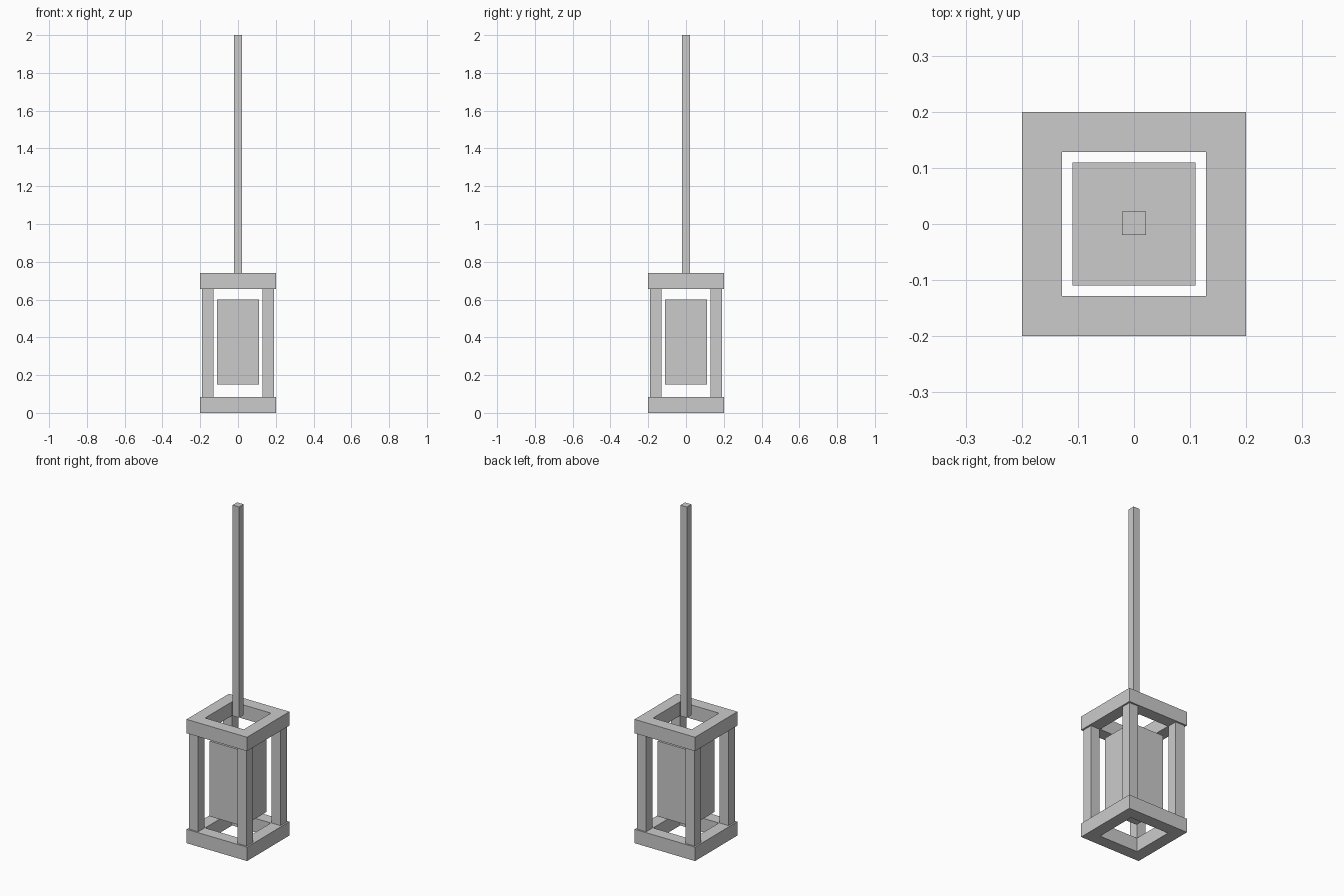
import bpy, bmesh

if "Cube" in bpy.data.objects:
    bpy.data.objects.remove(bpy.data.objects["Cube"])


def mesh_object(name, bm):
    bmesh.ops.recalc_face_normals(bm, faces=bm.faces)
    me = bpy.data.meshes.new(name)
    bm.to_mesh(me)
    bm.free()
    ob = bpy.data.objects.new(name, me)
    bpy.context.collection.objects.link(ob)
    return ob


def box(name, x, y, half, z0, z1):
    """Square upright bar centred on x, y."""
    bm = bmesh.new()
    bmesh.ops.create_cube(bm, size=1)
    bmesh.ops.scale(bm, vec=(2 * half, 2 * half, z1 - z0), verts=bm.verts)
    bmesh.ops.translate(bm, vec=(x, y, (z0 + z1) / 2), verts=bm.verts)
    return mesh_object(name, bm)


def square_ring(name, outer, inner, z0, z1):
    """Hollow square frame."""
    bm = bmesh.new()
    corners = [(-1, -1), (1, -1), (1, 1), (-1, 1)]
    section = [(outer, z0), (outer, z1), (inner, z1), (inner, z0)]
    loops = [[bm.verts.new((cx * r, cy * r, z)) for cx, cy in corners]
             for r, z in section]
    for i in range(4):
        a, b = loops[i], loops[(i + 1) % 4]
        for j in range(4):
            k = (j + 1) % 4
            bm.faces.new((a[j], a[k], b[k], b[j]))
    return mesh_object(name, bm)


# Top and bottom frames
square_ring("bottom_frame", 0.2, 0.128, 0.0, 0.083)
square_ring("top_frame", 0.2, 0.128, 0.657, 0.74)

# Corner posts
for sx, side in ((-1, "left"), (1, "right")):
    for sy, end in ((-1, "front"), (1, "back")):
        box(f"{end}_{side}_post", sx * 0.16, sy * 0.16, 0.03, 0.083, 0.657)

# Inner lamp block
box("lamp_core", 0, 0, 0.11, 0.15, 0.6)

# Hanging rod
box("hanging_rod", 0, 0.001, 0.021, 0.74, 2.0)
